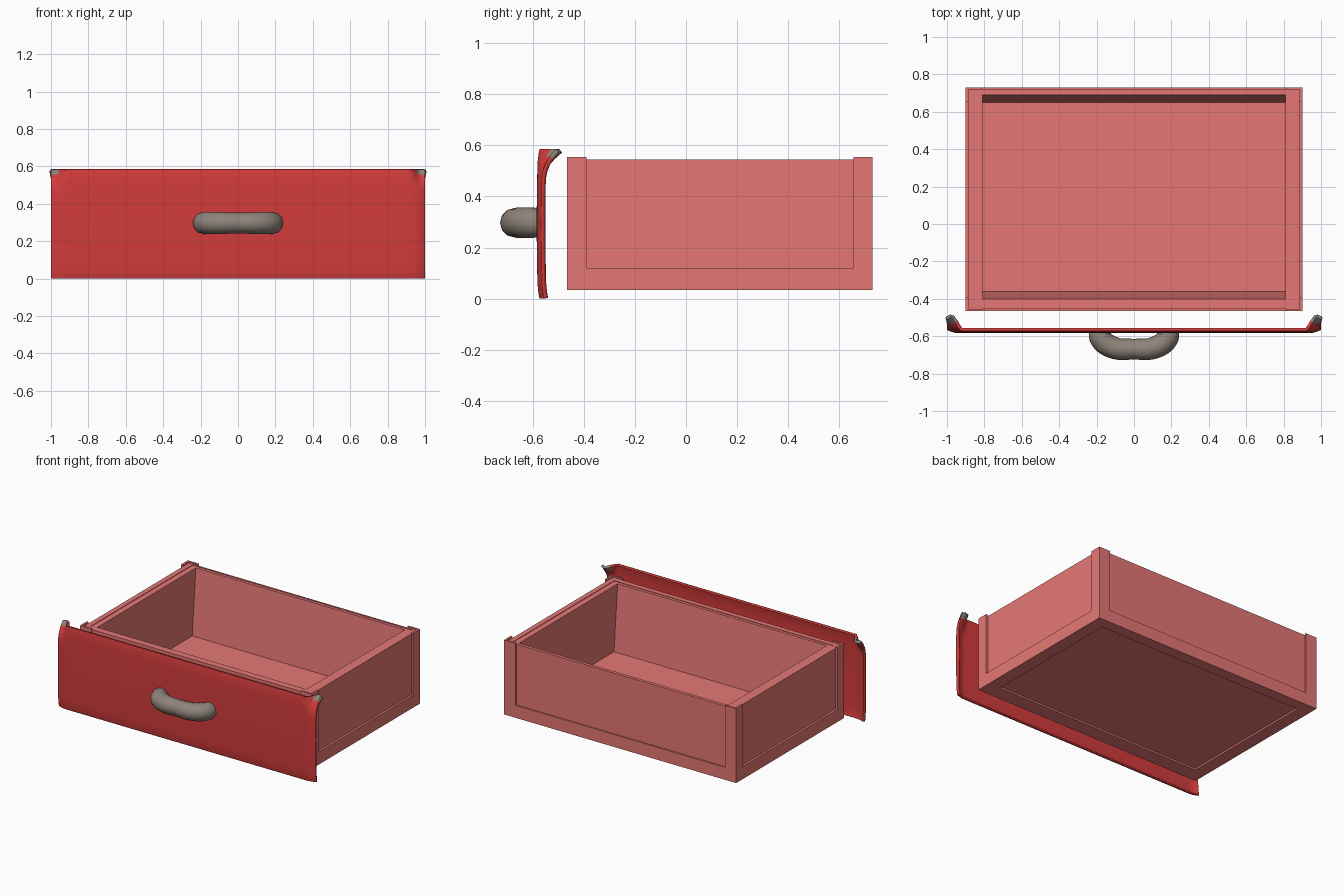
import bpy, bmesh, math
from mathutils import Vector

cube = bpy.data.objects.get("Cube")
if cube:
    bpy.data.objects.remove(cube, do_unlink=True)


def material(name, rgb):
    mat = bpy.data.materials.new(name)
    mat.use_nodes = True
    color = (*rgb, 1)
    mat.diffuse_color = color
    mat.node_tree.nodes["Principled BSDF"].inputs["Base Color"].default_value = color
    return mat


PINK = material("dusty pink", (0.78, 0.187, 0.177))
RED = material("deep red", (0.65, 0.044, 0.044))
GREY = material("warm grey", (0.27, 0.23, 0.195))


def finish(name, bm, *mats):
    bmesh.ops.recalc_face_normals(bm, faces=bm.faces)
    mesh = bpy.data.meshes.new(name)
    bm.to_mesh(mesh)
    bm.free()
    obj = bpy.data.objects.new(name, mesh)
    bpy.context.collection.objects.link(obj)
    for mat in mats:
        mesh.materials.append(mat)
    return obj


def smooth(obj, angle):
    bpy.ops.object.select_all(action="DESELECT")
    obj.select_set(True)
    bpy.context.view_layer.objects.active = obj
    bpy.ops.object.shade_smooth_by_angle(angle=math.radians(angle))


def prism(name, points, direction):
    """Extrude a closed outline along a vector."""
    bm = bmesh.new()
    face = bm.faces.new([bm.verts.new(p) for p in points])
    ext = bmesh.ops.extrude_face_region(bm, geom=[face], use_keep_orig=True)
    verts = [v for v in ext["geom"] if isinstance(v, bmesh.types.BMVert)]
    bmesh.ops.translate(bm, verts=verts, vec=Vector(direction))
    return finish(name, bm, PINK)


# Drawer box dimensions
W, FRONT, BACK = 0.90, -0.465, 0.73
BASE, RAIL, WALL, POST = 0.033, 0.12, 0.545, 0.555
FLOOR, SIDE_RECESS, END_RECESS = 0.08, 0.015, 0.01
SIDE_ARM, END_ARM = 0.075, 0.088


def wall_profile(outer, panel, lip, top_in, low_in):
    """Wall section: proud bottom rail, recessed panel and stepped top."""
    return [(outer, BASE), (outer, RAIL), (panel, RAIL), (panel, WALL),
            (lip, WALL), (lip, WALL - 0.004), (top_in, WALL - 0.004),
            (low_in, FLOOR), (low_in, BASE)]


# Side walls
for side, s in (("left", 1), ("right", -1)):
    section = wall_profile(s * W, s * (W - SIDE_RECESS), s * 0.85, s * 0.81, s * 0.81)
    prism(side + "_wall", [(x, FRONT + END_RECESS, z) for x, z in section],
          (0, BACK - FRONT - 2 * END_RECESS, 0))

# Front and back walls, sloping on the inside
ends = (("front_wall", FRONT, -0.42, -0.40, -0.36, 1),
        ("back_wall", BACK, 0.71, 0.69, 0.65, -1))
for name, outer, lip, top_in, low_in, t in ends:
    section = wall_profile(outer, outer + t * END_RECESS, lip, top_in, low_in)
    half = W - SIDE_RECESS
    prism(name, [(-half, y, z) for y, z in section], (2 * half, 0, 0))

# Thin L-shaped corner posts standing a little above the walls
for end, y, t in (("front", FRONT, 1), ("back", BACK, -1)):
    for side, s in (("left", 1), ("right", -1)):
        inner_x, inner_y = s * (W - SIDE_RECESS), y + t * END_RECESS
        arm_x, arm_y = s * (W - END_ARM), y + t * SIDE_ARM
        outline = [(s * W, y), (arm_x, y), (arm_x, inner_y),
                   (inner_x, inner_y), (inner_x, arm_y), (s * W, arm_y)]
        prism(f"{end}_{side}_post", [(px, py, BASE) for px, py in outline],
              (0, 0, POST - BASE))

# Floor, set up slightly inside the bottom frame
prism("floor", [(-0.82, -0.37, 0.045), (0.82, -0.37, 0.045),
                (0.82, 0.66, 0.045), (-0.82, 0.66, 0.045)], (0, 0, FLOOR - 0.045))


def ramp(value, start, end):
    return min(1, max(0, (value - start) / (end - start)))


# Front panel: thin softened plate whose upper corners flare backwards
HEIGHT, ROUND = 0.585, 0.07
MID = HEIGHT / 2
bm = bmesh.new()
bmesh.ops.create_grid(bm, x_segments=64, y_segments=28, size=1)
for v in bm.verts:
    x = math.sin(v.co.x * math.pi / 2)
    z = MID * (1 + math.sin(v.co.y * math.pi / 2))
    side = max(0, abs(x) - 1 + ROUND) / ROUND
    rim = max(0, abs(z - MID) - MID + ROUND) / ROUND
    bulge = 0.005 * (z / MID - 1) ** 2
    roll = 0.006 * (side ** 2 + rim ** 2) + 0.012 * side ** 2
    horn = ramp(abs(x), 0.93, 0.975) - 0.4 * ramp(abs(x), 0.975, 1)
    flare = 0.075 * horn * ramp(z, 0.46, HEIGHT) ** 2
    v.co = (x, -0.584 + bulge + roll + flare, z)
for f in bm.faces:
    c = f.calc_center_median()
    f.material_index = int(abs(c.x) > 0.96 and c.z > 0.562)
front_panel = finish("front_panel", bm, RED, GREY)
if sum(p.normal.y for p in front_panel.data.polygons) > 0:
    front_panel.data.flip_normals()
solid = front_panel.modifiers.new("thickness", "SOLIDIFY")
solid.thickness = 0.018
solid.offset = -1
smooth(front_panel, 40)

# Handle: thick bent bar, slimmer in the middle
path = [(-0.182, -0.565, 1), (-0.178, -0.61, 1.05), (-0.115, -0.659, 1.04),
        (0, -0.669, 0.97),
        (0.115, -0.659, 1.04), (0.178, -0.61, 1.05), (0.182, -0.565, 1)]
curve = bpy.data.curves.new("handle", "CURVE")
curve.dimensions = "3D"
curve.bevel_depth = 0.057
curve.bevel_resolution = 4
curve.resolution_u = 8
curve.use_fill_caps = True
spline = curve.splines.new("BEZIER")
spline.bezier_points.add(len(path) - 1)
for point, (x, y, radius) in zip(spline.bezier_points, path):
    point.co = (x, y, 0.297)
    point.radius = radius
    point.handle_left_type = point.handle_right_type = "AUTO"
curve.materials.append(GREY)
handle = bpy.data.objects.new("handle", curve)
bpy.context.collection.objects.link(handle)
